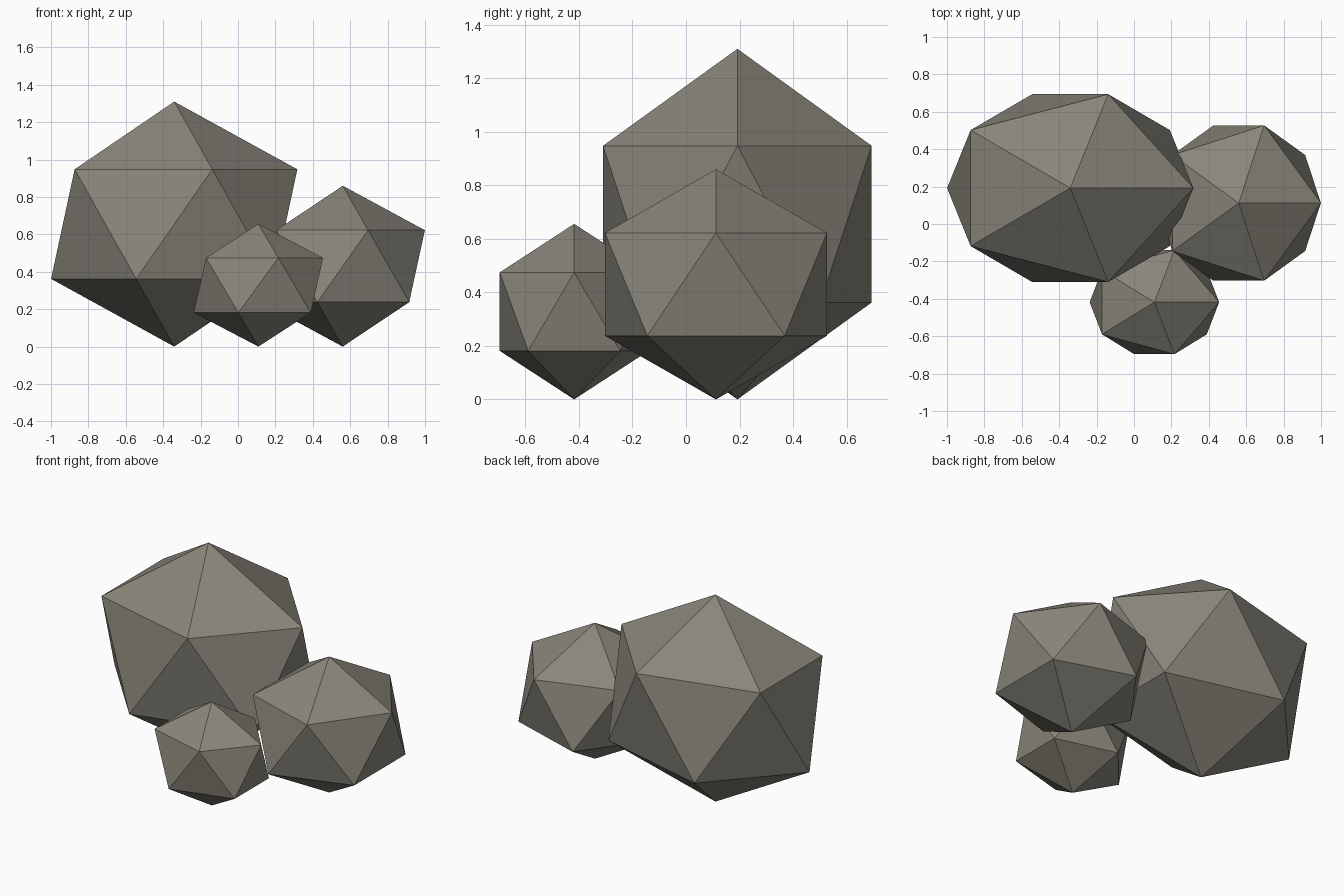
import bpy

if "Cube" in bpy.data.objects:
    bpy.data.objects.remove(bpy.data.objects["Cube"])


def boulder(name, x, y, radii):
    """Flat-shaded, stretched icosahedron resting on the ground."""
    bpy.ops.mesh.primitive_ico_sphere_add(subdivisions=1, radius=1, location=(x, y, radii[2]))
    ob = bpy.context.object
    ob.name = name
    ob.scale = radii
    bpy.ops.object.transform_apply(location=False, rotation=False, scale=True)
    bpy.ops.object.shade_flat()
    # Warm grey stone
    ob.data.materials.append(stone)


stone = bpy.data.materials.new("stone")
stone.diffuse_color = (0.25, 0.235, 0.195, 1)
stone.use_nodes = True
stone.node_tree.nodes["Principled BSDF"].inputs["Base Color"].default_value = stone.diffuse_color

# Three boulders, large to small
boulder("large_rock", -0.341, 0.192, (0.736, 0.590, 0.655))
boulder("medium_rock", 0.56, 0.112, (0.491, 0.488, 0.430))
boulder("small_rock", 0.109, -0.418, (0.387, 0.327, 0.328))
